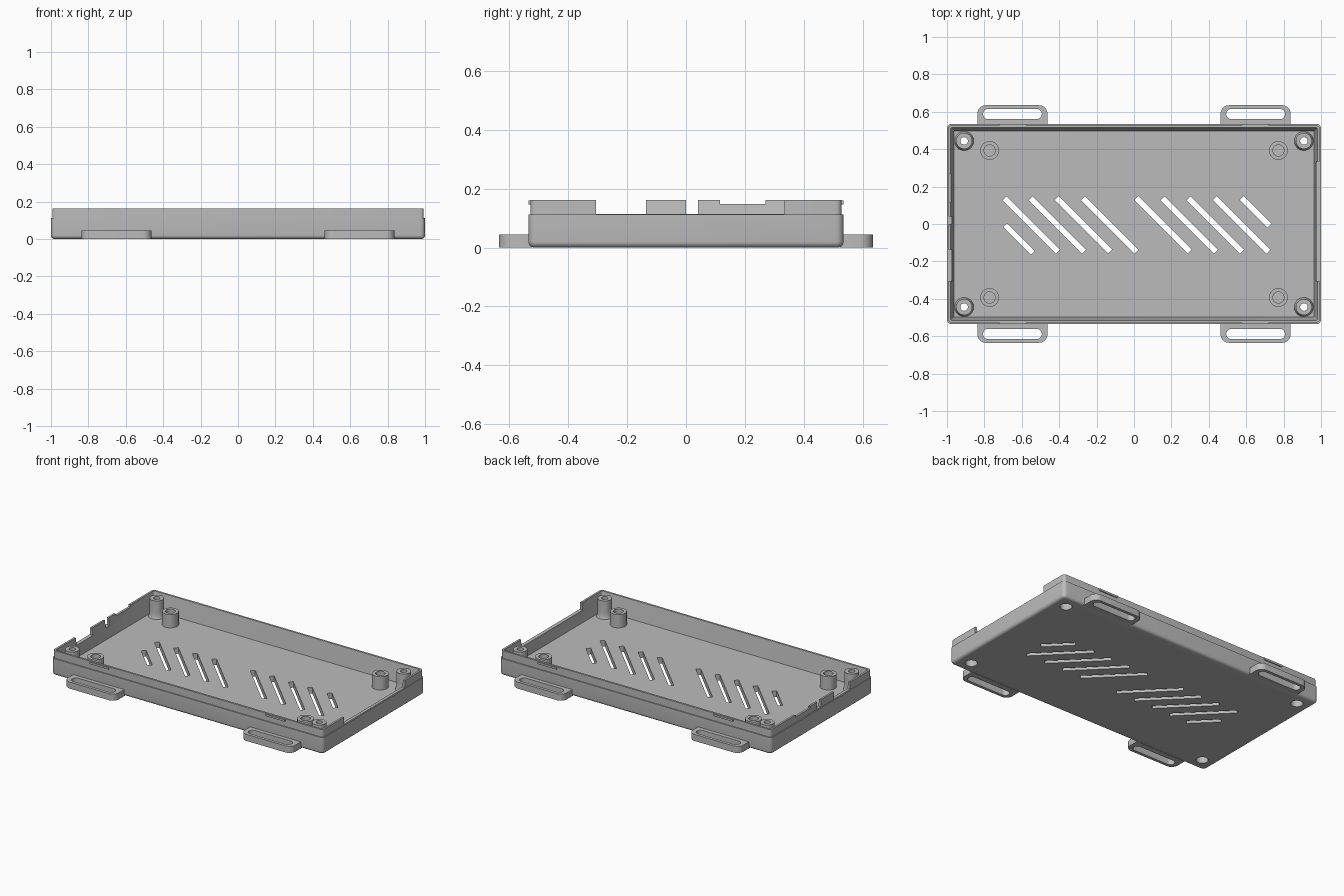
import bpy, bmesh
from math import sin, cos, pi, radians
from mathutils import Matrix

if "Cube" in bpy.data.objects:
    bpy.data.objects.remove(bpy.data.objects["Cube"], do_unlink=True)

# One plain grey plastic
grey = bpy.data.materials.new("grey_plastic")
grey.use_nodes = True
grey.diffuse_color = (0.5, 0.5, 0.5, 1)
grey.node_tree.nodes["Principled BSDF"].inputs["Base Color"].default_value = (0.5, 0.5, 0.5, 1)

HX, HY = 1.0, 0.535          # half size of the tray
FLOOR, LEDGE, TOP = 0.02, 0.112, 0.162
SIGNS = [(sx, sy) for sx in (-1, 1) for sy in (-1, 1)]


def select_only(ob):
    bpy.ops.object.select_all(action="DESELECT")
    ob.select_set(True)
    bpy.context.view_layer.objects.active = ob


def finish(bm, name, smooth=True):
    bmesh.ops.recalc_face_normals(bm, faces=bm.faces)
    mesh = bpy.data.meshes.new(name)
    bm.to_mesh(mesh)
    bm.free()
    mesh.materials.append(grey)
    ob = bpy.data.objects.new(name, mesh)
    bpy.context.collection.objects.link(ob)
    if smooth:
        select_only(ob)
        bpy.ops.object.shade_smooth_by_angle(angle=radians(30))
    return ob


def round_rect(hx, hy, r_far, r_near, steps=5):
    """Rounded rectangle; r_far rounds the +y corners, r_near the -y ones."""
    pts = []
    for k, (sx, sy) in enumerate([(1, 1), (-1, 1), (-1, -1), (1, -1)]):
        r = r_far if sy > 0 else r_near
        for i in range(steps + 1):
            a = (k + i / steps) * pi / 2
            pts.append((sx * (hx - r) + r * cos(a), sy * (hy - r) + r * sin(a)))
    return pts


def bridge(bm, rings, closed=False):
    n = len(rings[0])
    for k in range(len(rings) if closed else len(rings) - 1):
        a, b = rings[k], rings[(k + 1) % len(rings)]
        for i in range(n):
            j = (i + 1) % n
            bm.faces.new((a[i], a[j], b[j], b[i]))


def box(bm, x, y, z):
    """Axis-aligned box from (low, high) pairs."""
    mid = [(a + b) / 2 for a, b in (x, y, z)]
    size = [b - a for a, b in (x, y, z)]
    m = Matrix.Translation(mid) @ Matrix.Diagonal((*size, 1))
    bmesh.ops.create_cube(bm, size=1, matrix=m)


def lathe(name, profile, x, y, steps=40):
    """Spin a closed (radius, height) profile around a vertical axis."""
    bm = bmesh.new()
    rings = [[bm.verts.new((x + r * cos(2 * pi * i / steps), y + r * sin(2 * pi * i / steps), z))
              for i in range(steps)] for r, z in profile]
    bridge(bm, rings, closed=True)
    return finish(bm, name)


# Tray: outer wall with rounded foot, stepped lip, inner wall with floor fillet
R, WALL, LIP = 0.02, 0.02, 0.007
quarter = [i * pi / 10 for i in range(6)]
section = [(R * (1 - sin(a)), R * (1 - cos(a))) for a in quarter]
section += [(0, LEDGE), (LIP, LEDGE), (LIP, TOP), (WALL, TOP)]
section += [(WALL + R * (1 - cos(a)), FLOOR + R * (1 - sin(a))) for a in reversed(quarter)]
bm = bmesh.new()
rings = []
for inset, z in section:
    r = max(0.026 - inset, 0.004)
    rings.append([bm.verts.new((x, y, z)) for x, y in round_rect(HX - inset, HY - inset, r, r)])
bridge(bm, rings)
bm.faces.new(rings[0])
bm.faces.new(rings[-1])
tray = finish(bm, "tray", smooth=False)

# Cutter: diagonal vents, port openings in the end walls, screw holes
bm = bmesh.new()
vents = [(s + 0.14 * i, -0.005, 0.405) for s in (-0.55, 0.155) for i in range(4)]
vents += [(-0.615, -0.08, 0.21), (0.65, 0.065, 0.21)]
for x, y, length in vents:
    m = (Matrix.Translation((x, y, 0)) @ Matrix.Rotation(-pi / 4, 4, "Z")
         @ Matrix.Diagonal((length, 0.03, 0.1, 1)))
    bmesh.ops.create_cube(bm, size=1, matrix=m)
PORT = LEDGE + 0.002
for y, z in [((-0.305, -0.135), PORT), ((0, 0.04), PORT), ((0.115, 0.27), 0.148)]:
    box(bm, (-1.1, -0.95), y, (z, 0.25))
box(bm, (0.95, 1.1), (-0.305, 0.335), (PORT, 0.25))
for sx, sy in SIGNS:
    bmesh.ops.create_cone(bm, cap_ends=True, segments=40, radius1=0.037, radius2=0.037, depth=0.1,
                          matrix=Matrix.Translation((sx * 0.908, sy * 0.444, 0)))
cutter = finish(bm, "tray_cutter", smooth=False)
cutter.hide_render = True

select_only(tray)
mod = tray.modifiers.new("cut", "BOOLEAN")
mod.operation, mod.solver, mod.object = "DIFFERENCE", "EXACT", cutter
bpy.ops.object.modifier_apply(modifier=mod.name)
bpy.data.objects.remove(cutter, do_unlink=True)
bpy.ops.object.shade_smooth_by_angle(angle=radians(30))

# Corner screw posts with flared base and a recess for the screw head
flare = [(0.043 + 0.028 * (1 - sin(a)), 0.085 - 0.066 * cos(a)) for a in quarter]
post = [(0.037, 0.012), (0.071, 0.012)] + flare
post += [(0.043, 0.16), (0.02, 0.16), (0.02, 0.06), (0.037, 0.06)]
# Short hollow standoffs
standoff = [(0.03, 0.015), (0.05, 0.015), (0.05, 0.128), (0.03, 0.128)]
for sx, sy in SIGNS:
    lathe("screw_post", post, sx * 0.908, sy * 0.444)
    lathe("standoff", standoff, sx * 0.772, sy * 0.393)

# Strap loops and lip clips on both long sides
for sx, sy in SIGNS:
    bm = bmesh.new()
    outer = [(x, y + 0.5785) for x, y in round_rect(0.187, 0.0565, 0.045, 0.002, 8)]
    inner = [(x, y + 0.588) for x, y in round_rect(0.157, 0.027, 0.026, 0.026, 8)]
    rings = [[bm.verts.new((sx * 0.65 + x, sy * y, z)) for x, y in loop]
             for loop, z in [(outer, 0), (outer, 0.044), (inner, 0.044), (inner, 0)]]
    bridge(bm, rings, closed=True)
    finish(bm, "strap_loop")

    bm = bmesh.new()
    box(bm, sorted((sx * 0.578, sx * 0.718)), sorted((sy * 0.522, sy * 0.535)), (0.146, 0.159))
    finish(bm, "lip_clip", smooth=False)
